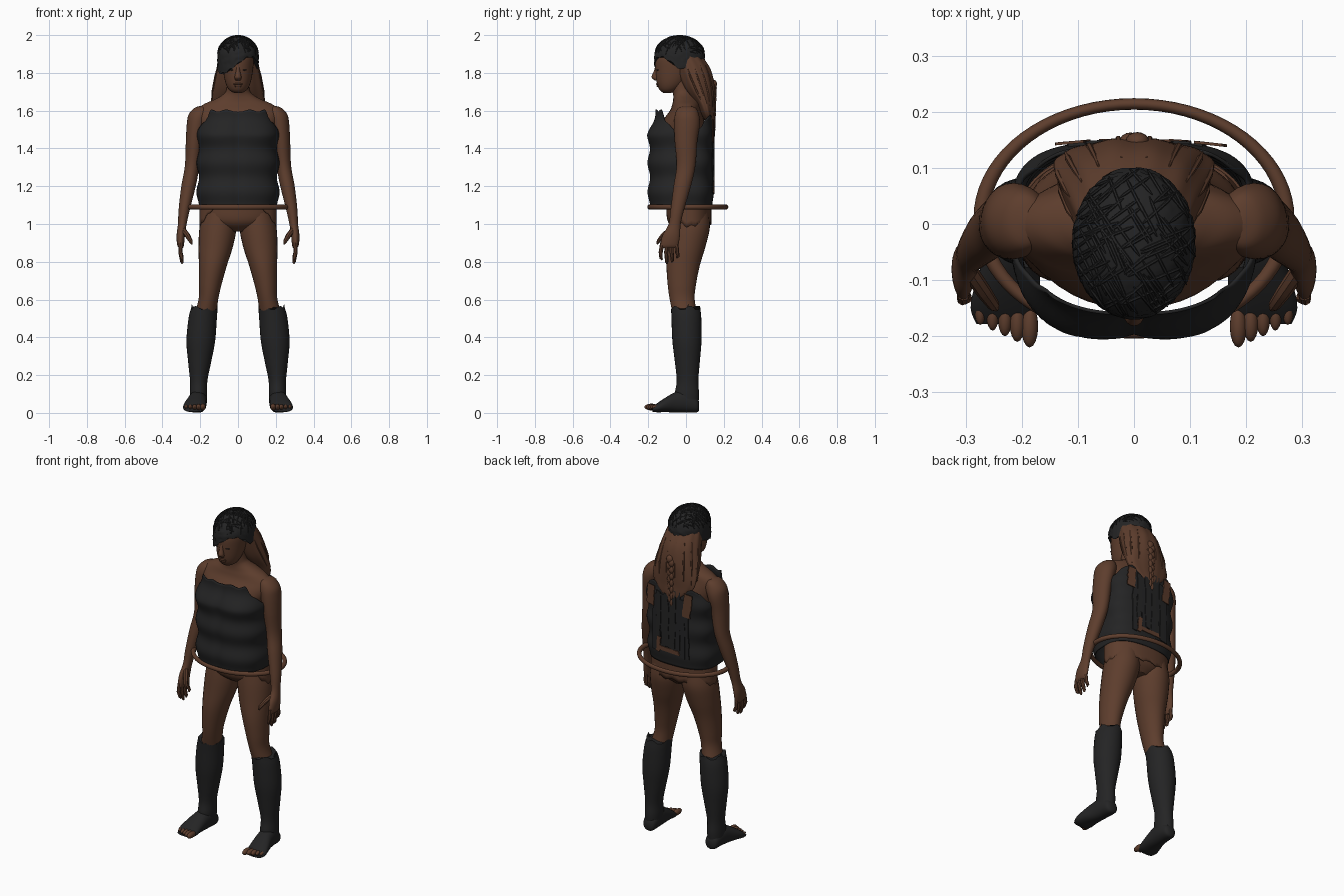
import bpy, bmesh, math, random
from math import sin, cos, pi
from mathutils import Vector

random.seed(4)
old = bpy.data.objects.get("Cube")
if old:
    bpy.data.objects.remove(old, do_unlink=True)


def material(name, rgb):
    m = bpy.data.materials.new(name)
    m.use_nodes = True
    m.diffuse_color = (*rgb, 1)
    bsdf = next(n for n in m.node_tree.nodes if n.type == 'BSDF_PRINCIPLED')
    bsdf.inputs["Base Color"].default_value = (*rgb, 1)
    bsdf.inputs["Roughness"].default_value = 0.8
    return m


SKIN = material("warm brown", (0.11, 0.047, 0.026))
DARK = material("charcoal", (0.0175, 0.0175, 0.018))
parts = []


def add(name, mesh, mat):
    ob = bpy.data.objects.new(name, mesh)
    bpy.context.collection.objects.link(ob)
    mesh.materials.clear()
    mesh.materials.append(mat)
    parts.append(ob)
    return ob


def grid(name, rows, mat, caps=True, thick=0):
    """Skin a list of closed rings of points."""
    bm = bmesh.new()
    vs = [[bm.verts.new(p) for p in row] for row in rows]
    n = len(vs[0])
    for a, b in zip(vs, vs[1:]):
        for i in range(n):
            j = (i + 1) % n
            bm.faces.new((a[i], a[j], b[j], b[i]))
    if caps:
        bm.faces.new(vs[0])
        bm.faces.new(vs[-1])
    bmesh.ops.recalc_face_normals(bm, faces=bm.faces)
    mesh = bpy.data.meshes.new(name)
    bm.to_mesh(mesh)
    bm.free()
    ob = add(name, mesh, mat)
    if thick:
        mod = ob.modifiers.new("thickness", 'SOLIDIFY')
        mod.thickness = thick
    return ob


def power(v, e):
    return math.copysign(abs(v) ** e, v)


def loft(name, secs, mat, side=1, along_y=False, n=28, steps=5, flute=0, e=1.0):
    """Smooth loft through sections (x, y, z, half width, half depth)."""
    s = [secs[0]] + list(secs) + [secs[-1]]
    rows = []
    for k in range(len(secs) - 1):
        for t in range(steps + (k == len(secs) - 2)):
            u = t / steps
            c = [0.5 * (2*b + (c1 - a)*u + (2*a - 5*b + 4*c1 - d)*u*u
                        + (3*b - a - 3*c1 + d)*u**3)
                 for a, b, c1, d in zip(*s[k:k + 4])]
            row = []
            for i in range(n):
                a = 2 * pi * i / n
                f = 1 + flute * sin(11 * a)
                p, q = c[3] * f * power(cos(a), e), c[4] * f * power(sin(a), e)
                off = (p, 0, q) if along_y else (p, q, 0)
                row.append((side * (c[0] + off[0]), c[1] + off[1], c[2] + off[2]))
            rows.append(row)
    return grid(name, rows, mat)


def tube(name, pts, radii, mat, res=2):
    """Tapered round strand through points."""
    cu = bpy.data.curves.new(name, 'CURVE')
    cu.dimensions = '3D'
    cu.bevel_depth, cu.bevel_resolution, cu.use_fill_caps = 1, res, True
    sp = cu.splines.new('POLY')
    sp.points.add(len(pts) - 1)
    for p, co, r in zip(sp.points, pts, radii):
        p.co, p.radius = (*co, 1), r
    tmp = bpy.data.objects.new(name + " path", cu)
    mesh = bpy.data.meshes.new_from_object(tmp)
    bpy.data.objects.remove(tmp)
    return add(name, mesh, mat)


def ball(name, loc, size, mat):
    bm = bmesh.new()
    bmesh.ops.create_uvsphere(bm, u_segments=16, v_segments=10, radius=1)
    for v in bm.verts:
        v.co = Vector(v.co) * Vector(size) + Vector(loc)
    mesh = bpy.data.meshes.new(name)
    bm.to_mesh(mesh)
    bm.free()
    return add(name, mesh, mat)


# Body and head
loft("torso", [(0, .02, .96, .06, .06), (0, .015, 1.01, .18, .11), (0, .015, 1.1, .195, .12),
               (0, .005, 1.2, .178, .115), (0, -.01, 1.32, .17, .125), (0, -.02, 1.47, .185, .132),
               (0, -.012, 1.55, .215, .108), (0, -.002, 1.6, .22, .083), (0, .002, 1.633, .183, .075),
               (0, 0, 1.657, .13, .068), (0, -.01, 1.685, .08, .058), (0, -.02, 1.72, .06, .056),
               (0, -.03, 1.82, .055, .055)], SKIN, n=40)
loft("head", [(0, -.1, 1.693, .018, .018), (0, -.09, 1.71, .047, .05), (0, -.075, 1.75, .067, .08),
              (0, -.057, 1.82, .08, .105), (0, -.045, 1.88, .084, .115),
              (0, -.04, 1.94, .07, .095), (0, -.04, 1.98, .03, .05)], SKIN)
loft("nose", [(0, -.15, 1.845, .01, .01), (0, -.157, 1.81, .011, .013),
              (0, -.162, 1.777, .018, .02), (0, -.152, 1.76, .014, .012)], SKIN, n=16)
ball("upper_lip", (0, -.15, 1.741), (.024, .009, .006), SKIN)
ball("lower_lip", (0, -.146, 1.731), (.02, .01, .007), SKIN)

for side, tag in ((1, "left"), (-1, "right")):
    # Face details
    ball(tag + "_eye", (side * .032, -.149, 1.815), (.014, .007, .004), DARK)
    # Arm and hand
    loft(tag + "_arm", [(.188, .005, 1.626, .008, .01), (.194, .005, 1.615, .035, .045),
                        (.205, .005, 1.58, .056, .063), (.218, .005, 1.53, .053, .068),
                        (.23, 0, 1.44, .046, .06), (.242, 0, 1.31, .039, .05),
                        (.262, -.02, 1.2, .038, .046), (.284, -.045, 1.08, .03, .036),
                        (.295, -.06, 1.0, .023, .032), (.303, -.078, .94, .022, .046),
                        (.304, -.088, .89, .018, .048), (.302, -.09, .872, .01, .042)],
         SKIN, side)
    for i, tip in enumerate((.81, .79, .797, .82)):
        y = -.126 + i * .025
        tube(tag + "_finger", [(side * .304, y, .9), (side * .305, y - .008 + i * .004, .85),
             (side * .297, y - .006 + i * .005, tip + .01), (side * .294, y, tip)],
             (.011, .011, .009, .004), SKIN)
    tube(tag + "_thumb", [(side * .292, -.085, .97), (side * .268, -.12, .94),
         (side * .25, -.145, .91), (side * .245, -.152, .893)], (.015, .014, .011, .004), SKIN)
    # Leg
    loft(tag + "_leg", [(.1, .02, 1.06, .085, .1), (.106, .018, .98, .098, .108),
                        (.118, .003, .88, .091, .1), (.133, -.015, .78, .074, .088),
                        (.147, -.022, .68, .06, .075), (.157, -.02, .6, .052, .066),
                        (.178, 0, .5, .06, .065)], SKIN, side)
    # Tall wrap boot with a ragged top
    boot = loft(tag + "_boot", [(.178, -.002, .555, .07, .077), (.187, .002, .5, .075, .079),
                (.197, .005, .38, .076, .077), (.203, .007, .27, .061, .066),
                (.208, .008, .17, .046, .057), (.209, .005, .1, .046, .064),
                (.21, .01, .04, .042, .055)], DARK, side)
    for v in boot.data.vertices:
        if v.co.z > .55:
            v.co.z += .012 * sin(v.index * 1.1)
    tube(tag + "_boot_point", [(side * .238, .01, .53), (side * .245, .012, .575)],
         (.012, .001), DARK)
    # Foot wrap and bare toes
    loft(tag + "_foot", [(.207, .07, .035, .02, .02), (.209, .055, .042, .038, .04),
                         (.211, 0, .06, .046, .058), (.217, -.055, .056, .05, .054),
                         (.226, -.11, .042, .058, .038), (.231, -.15, .028, .06, .025),
                         (.231, -.178, .018, .05, .012)], DARK, side, along_y=True, e=.9)
    for i in range(5):
        r = .018 - .0016 * i
        ball(tag + "_toe", (side * (.186 + i * .022), -.182 + i * .007, .031),
             (r * .85, .038 - .003 * i, r), SKIN)


# Loose ribbed bodice, higher in front, cut away under the arms, squarer at the back
def bodice_point(a, t):
    s, c = sin(a), cos(a)
    top = 1.5 + (.1 if s < 0 else .07) * min(1, abs(s) * 1.35) ** 2
    top += .006 * sin(13 * a)
    z = 1.095 + (top - 1.095) * t
    rib = .007 * sin(2 * pi * (z - 1.13) / .155)
    taper = max(0, z - 1.47)
    if s < 0:
        x = (.213 + rib - taper * .12) * power(c, .8)
        bust = .012 * math.exp(-((z - 1.46) / .06) ** 2) * abs(sin(2 * a))
        crease = .008 * math.exp(-(x / .02) ** 2)
        y = -.02 + (.178 + rib + bust - crease - taper * .28) * power(s, .8)
    else:
        x = (.213 + rib - taper * .12) * power(c, .8 - .25 * t)
        y = -.02 + (.163 + rib * .6) * power(s, .65 - .15 * t)
    return x, y, z


grid("bodice", [[bodice_point(2 * pi * i / 96, t / 44) for i in range(96)] for t in range(45)],
     DARK, caps=False, thick=.006)


# Short ragged hip cloth, open over the front
def hip_point(a, t):
    s, c = sin(a), cos(a)
    low = .988 + .007 * sin(17 * a) + (.15 * s * s if s < 0 else .015 * s)
    z = 1.145 + (low - 1.145) * t
    return .204 * power(c, .9), .015 + (.112 if s < 0 else .12) * power(s, .9), z


grid("hip_cloth", [[hip_point(2 * pi * i / 72, t / 6) for i in range(72)] for t in range(7)],
     SKIN, caps=False, thick=.005)

# Hoop around the hips
bpy.ops.mesh.primitive_torus_add(location=(0, .01, 1.09), major_radius=.24, minor_radius=.012,
                                 major_segments=72, minor_segments=14)
hoop = bpy.context.object
hoop.name = "hip_hoop"
hoop.scale = (1.135, .85, 1.1)
hoop.data.materials.append(SKIN)
parts.append(hoop)


# Ragged strips hanging down the back, following its curve
def strip(name, x, w, top, low, y, mat):
    tilt = random.uniform(-.006, .006)
    rows = []
    for i in range(9):
        z = top + (low - top) * i / 8
        k = x + tilt * i / 4 + random.uniform(-.004, .004)
        l, r = (y - .4 * q * q for q in (k - w, k + w))
        rows.append([(k - w, l, z), (k + w, r, z + .006), (k + w, r + .005, z + .006),
                     (k - w, l + .005, z)])
    grid(name, rows, mat)


for i in range(9):
    strip("back_strip", -.1 + i * .026, .015, random.uniform(1.5, 1.56),
          random.uniform(1.15, 1.22), .143 + .003 * (i % 2), DARK)
for x, w, top, low in ((.135, .025, 1.55, 1.43), (-.115, .025, 1.55, 1.41),
                       (.02, .07, 1.195, 1.17), (.075, .012, 1.25, 1.16)):
    strip("back_patch", x, w, top, low, .148, SKIN)

# Long hair, loose strands and braid
loft("long_hair", [(0, -.02, 1.93, .08, .075), (0, .008, 1.88, .1, .085),
                   (0, .04, 1.81, .116, .095), (0, .07, 1.72, .133, .083),
                   (0, .1, 1.64, .142, .052), (0, .115, 1.58, .13, .035),
                   (0, .13, 1.53, .08, .022), (0, .14, 1.48, .012, .01)],
     SKIN, n=88, flute=.015)
for i in range(10):
    a = -.3 + (pi + .6) * i / 9
    c, s = cos(a), sin(a)
    end = random.uniform(1.57, 1.64)
    tube("hair_strand", [(.108 * c, .03 + .09 * s, 1.84), (.122 * c, .05 + .09 * s, 1.78),
         (.136 * c, .08 + .073 * s, 1.7), (.142 * c, .105 + .045 * s, end)],
         (.002, .005, .006, .002), SKIN, 1)
for i in range(14):
    r = .021 - .0009 * i
    ball("braid_knot", (.006 * (-1) ** i, .147, 1.74 - i * .02), (r, r * .8, .024), SKIN)


# Dark cropped crown of hair with a swept fringe
def crown_point(a, z, grow=1.0):
    r = math.sqrt(max(0, 1 - ((z - 1.885) / .112) ** 2)) if z > 1.885 else 1
    r *= grow
    return .109 * r * cos(a), -.034 + .134 * r * sin(a), z


def crown_low(a):
    s, c = sin(a), cos(a)
    if s > 0:
        return 1.82 + .025 * s
    return 1.82 + .03 * abs(s) + .085 * c * abs(s) + .005 * sin(15 * a)


rows = []
for t in range(1, 25):
    rows.append([])
    for i in range(72):
        a = 2 * pi * i / 72
        z = 1.995 - (1.995 - crown_low(a)) * (t / 24) ** 1.7
        rows[-1].append(crown_point(a, z, 1 + random.uniform(-.022, .022)))
grid("hair_crown", rows, DARK)

# Thin crossed strands lying over the crown
for i in range(110):
    turn = random.choice((.5, 2.2)) + random.uniform(-.2, .2)
    u, v = random.uniform(-.85, .85), random.uniform(-.85, .85)
    pts = []
    for k in range(7):
        p, q = u + (k - 3) * .1 * cos(turn), v + (k - 3) * .1 * sin(turn)
        h = math.sqrt(max(0, 1 - p * p - q * q))
        if h > .1:
            pts.append((.112 * p, -.034 + .137 * q, 1.885 + .113 * h))
    if len(pts) > 2:
        tube("crown_strand", pts, [.001] + [.003] * (len(pts) - 2) + [.001], DARK, 1)

bpy.ops.object.select_all(action='DESELECT')
for ob in parts:
    ob.select_set(True)
bpy.context.view_layer.objects.active = parts[0]
bpy.ops.object.shade_smooth_by_angle(angle=math.radians(40))
